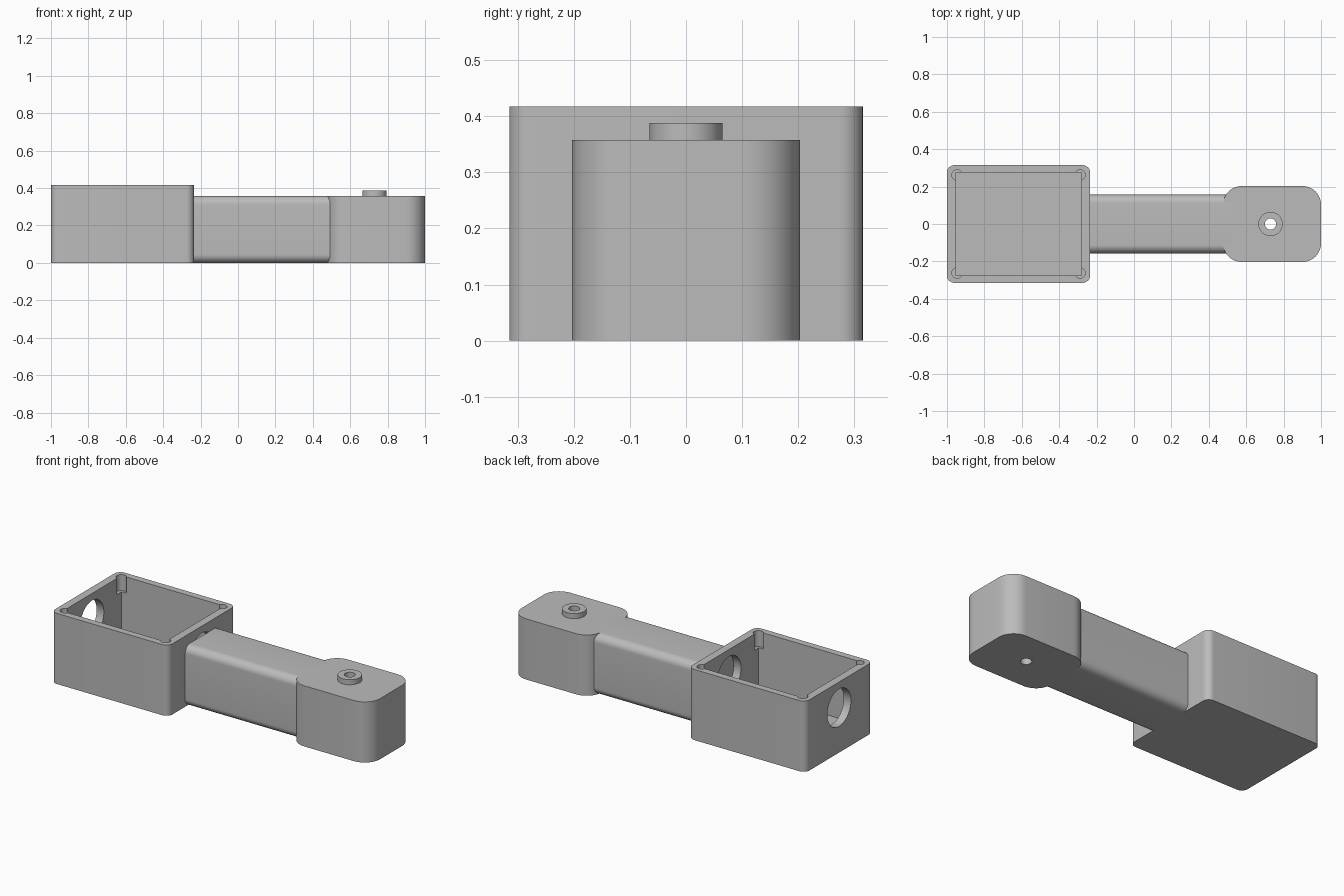
import bpy, bmesh, math
from mathutils import Matrix

cube = bpy.data.objects.get("Cube")
if cube:
    bpy.data.objects.remove(cube, do_unlink=True)

grey = bpy.data.materials.new("plain grey")
grey.use_nodes = True
grey.diffuse_color = (0.5, 0.5, 0.5, 1)
grey.node_tree.nodes["Principled BSDF"].inputs["Base Color"].default_value = (0.5, 0.5, 0.5, 1)


def add_object(name, bm):
    mesh = bpy.data.meshes.new(name)
    bm.to_mesh(mesh)
    bm.free()
    mesh.materials.append(grey)
    obj = bpy.data.objects.new(name, mesh)
    bpy.context.collection.objects.link(obj)
    return obj


def block(name, low, high, radius=0, axis=2):
    """Box between two corners, with the edges along one axis rounded."""
    bm = bmesh.new()
    bmesh.ops.create_cube(bm, size=1)
    for v in bm.verts:
        v.co = [(a + b) / 2 + c * (b - a) for a, b, c in zip(low, high, v.co)]
    if radius:
        edges = [e for e in bm.edges
                 if abs((e.verts[0].co - e.verts[1].co).normalized()[axis]) > 0.9]
        bmesh.ops.bevel(bm, geom=edges, offset=radius, segments=10,
                        profile=0.5, affect='EDGES')
    return add_object(name, bm)


def cylinder(name, centre, radius, depth, along_x=False):
    bm = bmesh.new()
    turn = Matrix.Rotation(math.pi / 2, 4, 'Y') if along_x else Matrix()
    bmesh.ops.create_cone(bm, cap_ends=True, segments=48, radius1=radius,
                          radius2=radius, depth=depth,
                          matrix=Matrix.Translation(centre) @ turn)
    return add_object(name, bm)


def cut(target, cutter):
    cutter.hide_render = True
    mod = target.modifiers.new("cut", 'BOOLEAN')
    mod.operation = 'DIFFERENCE'
    mod.solver = 'EXACT'
    mod.object = cutter
    bpy.context.view_layer.objects.active = target
    bpy.ops.object.modifier_apply(modifier=mod.name)
    bpy.data.objects.remove(cutter, do_unlink=True)


# Open housing with a floor
housing = block("housing", (-1, -0.315, 0), (-0.235, 0.315, 0.417), 0.04)
cut(housing, block("cavity", (-0.953, -0.275, 0.045), (-0.282, 0.275, 0.6)))

# Round openings through both end walls
for x in (-0.98, -0.25):
    cut(housing, cylinder("wall_opening", (x, 0, 0.265), 0.11, 0.12, True))

# Screw pockets in the rim corners
for x in (-0.946, -0.289):
    for y in (-0.262, 0.262):
        cut(housing, cylinder("screw_pocket", (x, y, 0.417), 0.028, 0.19))

# Connecting arm with rounded long edges
arm = block("arm", (-0.235, -0.157, 0), (0.52, 0.157, 0.358), 0.045, axis=0)

# Rounded end block with a raised collar and a through hole
end_block = block("end_block", (0.476, -0.203, 0), (1, 0.203, 0.358), 0.1)
collar = cylinder("collar", (0.73, 0, 0.368), 0.065, 0.04)
for part in (end_block, collar):
    cut(part, cylinder("bore", (0.73, 0, 0.2), 0.03, 0.8))

# Smooth rounded surfaces, sharp corners
bpy.ops.object.select_all(action='DESELECT')
for part in (housing, arm, end_block, collar):
    part.select_set(True)
bpy.context.view_layer.objects.active = housing
bpy.ops.object.shade_smooth_by_angle(angle=math.radians(30))
